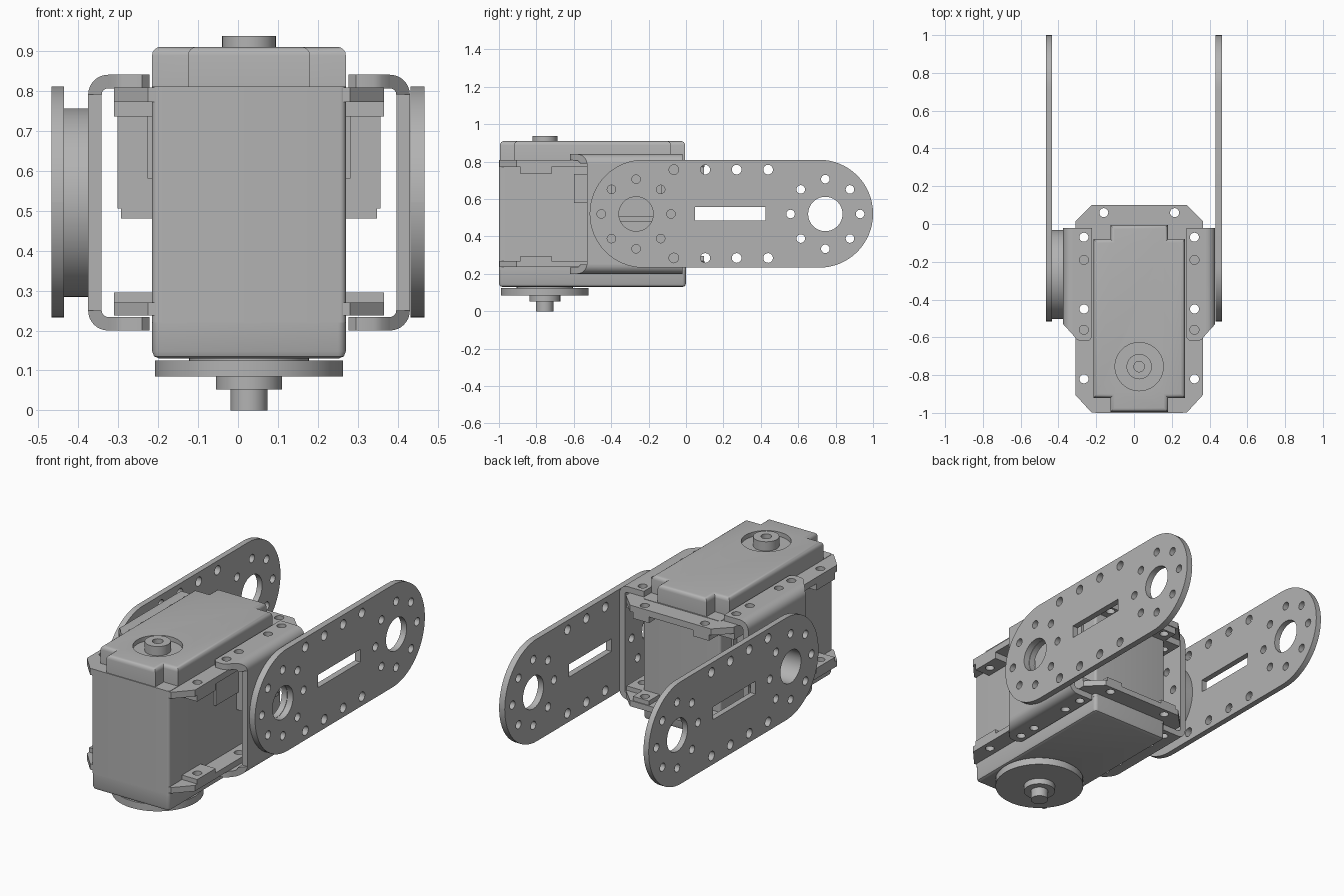
import bpy, bmesh, math
from mathutils import Matrix, Vector

if "Cube" in bpy.data.objects:
    bpy.data.objects.remove(bpy.data.objects["Cube"])

GREY = (0.45, 0.45, 0.45, 1)
mat = bpy.data.materials.new("plain grey")
mat.use_nodes = True
mat.diffuse_color = GREY
mat.node_tree.nodes["Principled BSDF"].inputs["Base Color"].default_value = GREY

CX = 0.0275          # middle of the servo body
SHAFT_Y = -0.755     # output shaft
PIVOT_Y, PIVOT_Z = -0.267, 0.52
FAR_Y = 0.745        # far hole of the side arms
parts = []

# Columns send the outline axes and the extrusion axis to world axes
AXES = {
    "x": Matrix(((0, 0, 1), (1, 0, 0), (0, 1, 0))).to_4x4(),
    "y": Matrix(((1, 0, 0), (0, 0, -1), (0, 1, 0))).to_4x4(),
    "z": Matrix.Identity(4),
}


def add(name, mesh):
    mesh.materials.clear()
    mesh.materials.append(mat)
    ob = bpy.data.objects.new(name, mesh)
    bpy.context.collection.objects.link(ob)
    parts.append(ob)
    return ob


def circle(u, v, r, n=20):
    return [(u + r * math.cos(2 * math.pi * i / n), v + r * math.sin(2 * math.pi * i / n)) for i in range(n)]


def rounded(u0, v0, u1, v1, r, n=6):
    pts = []
    corners = ((u1 - r, v1 - r), (u0 + r, v1 - r), (u0 + r, v0 + r), (u1 - r, v0 + r))
    for k, (u, v) in enumerate(corners):
        for i in range(n + 1):
            a = math.pi / 2 * (k + i / n)
            pts.append((u + r * math.cos(a), v + r * math.sin(a)))
    return pts


def rect(u0, v0, u1, v1):
    return [(u0, v0), (u1, v0), (u1, v1), (u0, v1)]


def flip(pts):
    """Mirror an outline across the middle of the body."""
    return [(2 * CX - u, v) for u, v in reversed(pts)]


def plate(name, axis, lo, hi, outline, holes=()):
    """Flat plate with holes, extruded between lo and hi."""
    cu = bpy.data.curves.new(name, "CURVE")
    cu.dimensions, cu.fill_mode, cu.extrude = "2D", "BOTH", (hi - lo) / 2
    for loop in [outline, *holes]:
        sp = cu.splines.new("POLY")
        sp.points.add(len(loop) - 1)
        for p, (u, v) in zip(sp.points, loop):
            p.co = (u, v, 0, 1)
        sp.use_cyclic_u = True
    tmp = bpy.data.objects.new(name + "_outline", cu)
    bpy.context.collection.objects.link(tmp)
    dg = bpy.context.evaluated_depsgraph_get()
    mesh = bpy.data.meshes.new_from_object(tmp.evaluated_get(dg))
    bpy.data.objects.remove(tmp)
    mid = (lo + hi) / 2
    mesh.transform(AXES[axis] @ Matrix.Translation((0, 0, -mid if axis == "y" else mid)))
    bm = bmesh.new()
    bm.from_mesh(mesh)
    bmesh.ops.remove_doubles(bm, verts=bm.verts, dist=1e-5)
    bmesh.ops.recalc_face_normals(bm, faces=bm.faces)
    bm.to_mesh(mesh)
    bm.free()
    return add(name, mesh)


def solid(name, lo, hi, outline, bevel=0.0, top=True, segments=4):
    """Upright block whose top or bottom rim is rounded."""
    bm = bmesh.new()
    base = bm.faces.new([bm.verts.new((u, v, lo)) for u, v in outline])
    ext = bmesh.ops.extrude_face_region(bm, geom=[base], use_keep_orig=True)
    for v in ext["geom"]:
        if isinstance(v, bmesh.types.BMVert):
            v.co.z = hi
    bmesh.ops.recalc_face_normals(bm, faces=bm.faces)
    if bevel:
        z = hi if top else lo
        rim = [e for e in bm.edges if all(abs(v.co.z - z) < 1e-6 for v in e.verts)]
        bmesh.ops.bevel(bm, geom=rim, offset=bevel, segments=segments, affect="EDGES", profile=0.5)
    mesh = bpy.data.meshes.new(name)
    bm.to_mesh(mesh)
    bm.free()
    return add(name, mesh)


# Servo case
L, R = CX - 0.2425, CX + 0.2425
solid("case_middle", 0.22, 0.81, rounded(L, -1, R, 0, 0.015))
solid("case_bottom", 0.13, 0.23, rounded(L, -1, R, 0, 0.02), 0.018, top=False, segments=2)

# Top cap with notched corners and a round recess around the pivot boss
nl, nr = L + 0.09, R - 0.09
cap = solid("case_top", 0.80, 0.91, [
    (nl, -0.995), (nr, -0.995), (nr, -0.92), (R, -0.92), (R, -0.08), (nr, -0.08),
    (nr, -0.005), (nl, -0.005), (nl, -0.08), (L, -0.08), (L, -0.92), (nl, -0.92)], 0.022)
cutter = solid("recess_cutter", 0.885, 1.0, circle(CX, SHAFT_Y, 0.128, 40))
cutter.hide_render = True
mod = cap.modifiers.new("recess", "BOOLEAN")
mod.operation, mod.object, mod.solver = "DIFFERENCE", cutter, "EXACT"
dg = bpy.context.evaluated_depsgraph_get()
cap.data = bpy.data.meshes.new_from_object(cap.evaluated_get(dg))
cap.modifiers.clear()
parts.remove(cutter)
bpy.data.objects.remove(cutter)
plate("top_boss", "z", 0.88, 0.937, circle(CX, SHAFT_Y, 0.067, 32), [circle(CX, SHAFT_Y, 0.028)])

# Output horn under the case
for name, lo, hi, r in (("horn_neck", 0.12, 0.135, 0.15), ("horn_disc", 0.085, 0.125, 0.235),
                        ("horn_hub", 0.052, 0.086, 0.083), ("output_shaft", 0, 0.053, 0.046)):
    solid(name, lo, hi, circle(CX, SHAFT_Y, r, 48))

# Mounting flanges with screw lugs
EAR_X, BACK_X = -0.265, -0.16
half = [(-0.225, 0.1), (-0.31, 0.015), (-0.31, -0.905), (-0.225, -0.998)]
flange = half + flip(half)
bolts = [circle(EAR_X, y, 0.024) for y in (-0.82, -0.45, -0.07)] + [circle(BACK_X, 0.06, 0.024)]
bolts += [flip(b) for b in bolts]
lugs = [(rect(-0.31, -0.885, L + 0.005, -0.72), circle(EAR_X, -0.82, 0.024)),
        (rect(-0.31, -0.15, L + 0.005, 0.01), circle(EAR_X, -0.07, 0.024)),
        (rect(-0.21, -0.005, -0.11, 0.095), circle(BACK_X, 0.06, 0.024))]
for level, lo, hi, lug_lo, lug_hi in (("upper", 0.772, 0.808, 0.735, 0.772),
                                      ("lower", 0.237, 0.270, 0.270, 0.295)):
    plate(level + "_flange", "z", lo, hi, flange, bolts)
    for outline, hole in lugs:
        plate(level + "_lug_left", "z", lug_lo, lug_hi, flip(outline), [flip(hole)])
        plate(level + "_lug_right", "z", lug_lo, lug_hi, outline, [hole])


def ring(y, z):
    """Large centre hole with eight screw holes around it."""
    out = [circle(y, z, 0.092, 40)]
    for i in range(8):
        a = math.pi / 4 * i
        out.append(circle(y + 0.186 * math.cos(a), z + 0.186 * math.sin(a), 0.023, 16))
    return out


# Bent side brackets, a wall, two tongues and two rounded bends each
T, BEND = 0.034, 0.05
WALL = -0.375
tongue = [(WALL + BEND, -0.02), (WALL + BEND, -0.585), (-0.305, -0.61), (-0.285, -0.62),
          (-0.24, -0.62), (-0.222, -0.60), (-0.222, -0.02)]
tongue_holes = [circle(EAR_X, y, 0.024) for y in (-0.07, -0.19, -0.45, -0.56)]
for side in ("right", "left"):
    same = flip if side == "left" else list
    w0, w1 = (WALL, WALL + T) if side == "right" else (2 * CX - WALL - T, 2 * CX - WALL)
    plate(side + "_bracket_wall", "x", w0, w1, rect(-0.53, 0.20 + BEND, -0.02, 0.84 - BEND),
          ring(PIVOT_Y, PIVOT_Z))
    for level, lo, s in (("upper", 0.84 - T, 1), ("lower", 0.20, -1)):
        plate(f"{side}_{level}_tongue", "z", lo, lo + T, same(tongue), [same(h) for h in tongue_holes])
        cz = PIVOT_Z + s * (0.32 - BEND)
        arc = []
        for r, order in ((BEND, range(9)), (BEND - T, range(8, -1, -1))):
            for i in order:
                a = math.pi / 2 * i / 8
                arc.append((WALL + BEND - r * math.cos(a), cz + s * r * math.sin(a)))
        bend = plate(f"{side}_{level}_bend", "y", -0.585, -0.02, same(arc))
        # Slant the front end of the bend from wall to tongue
        for v in bend.data.vertices:
            if v.co.y < -0.5:
                depth = abs(v.co.x - CX) - (abs(WALL - CX) - BEND)
                v.co.y = -0.585 + 0.055 * max(0, min(1, depth / BEND))

    # Stepped blocks between the case and the bracket
    for name, x0, x1, z0, z1 in (("spacer", -0.302, L, 0.505, 0.775),
                                 ("spacer_foot", -0.293, L, 0.48, 0.506)):
        plate(f"{side}_{name}", "z", z0, z1, same(rect(x0, -0.40, x1, -0.13)))
    plate(side + "_case_rib", "z", 0.58, 0.735, same(rect(L - 0.012, -0.6, L + 0.002, -0.1)))

# Idler hub between the right bracket and its arm
plate("idler_hub", "x", -0.436, -0.375, circle(PIVOT_Y, PIVOT_Z, 0.236, 64), ring(PIVOT_Y, PIVOT_Z))

# Long side arms
arm = rounded(-0.515, 0.233, 1.0, 0.81, 0.288, 16)
arm_holes = ring(PIVOT_Y, PIVOT_Z) + ring(FAR_Y, PIVOT_Z) + [rect(0.047, 0.485, 0.425, 0.557)]
arm_holes += [circle(-0.065 + 0.168 * i, z, 0.026, 16) for i in range(4) for z in (0.285, 0.757)]
plate("right_arm", "x", -0.467, -0.435, arm, arm_holes)
plate("left_arm", "x", 0.432, 0.467, arm, arm_holes)

# Smooth the round parts and keep the edges sharp
bpy.ops.object.select_all(action="DESELECT")
for ob in parts:
    ob.select_set(True)
bpy.context.view_layer.objects.active = parts[0]
bpy.ops.object.shade_smooth_by_angle(angle=math.radians(30))
